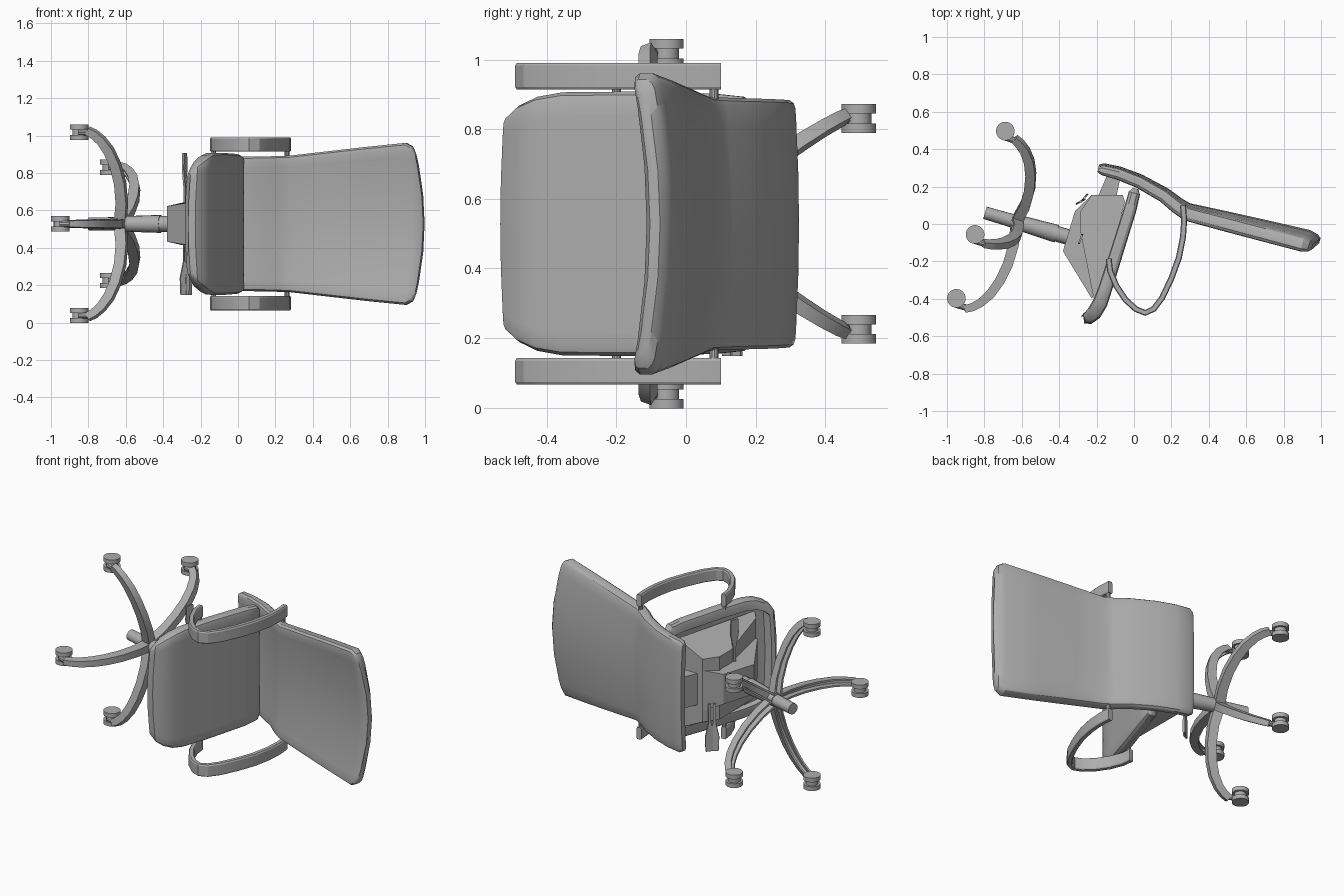
import bpy, bmesh, math
from mathutils import Vector as V

if "Cube" in bpy.data.objects:
    bpy.data.objects.remove(bpy.data.objects["Cube"])

GREY = bpy.data.materials.new("plain_grey")
GREY.use_nodes = True
GREY.diffuse_color = (0.42, 0.42, 0.42, 1)
GREY.node_tree.nodes["Principled BSDF"].inputs["Base Color"].default_value = (0.42, 0.42, 0.42, 1)

MID = 0.528                       # mirror plane of the chair, which lies on its side
TILT = math.radians(-16.3)
UP = V((math.cos(TILT), math.sin(TILT), 0))      # column axis, foot to seat
BACK = V((-math.sin(TILT), math.cos(TILT), 0))   # towards the rear of the chair
SIDE = V((0, 0, 1))
FOOT = V((-0.797, 0.06, MID))


def loft(name, rings, angle=32):
    """Join equal rings of points into a capped solid."""
    bm = bmesh.new()
    loops = [[bm.verts.new(p) for p in ring] for ring in rings]
    n = len(loops[0])
    for a, b in zip(loops, loops[1:]):
        for i in range(n):
            j = (i + 1) % n
            bm.faces.new((a[i], a[j], b[j], b[i]))
    bm.faces.new(loops[0])
    bm.faces.new(loops[-1])
    bmesh.ops.recalc_face_normals(bm, faces=bm.faces)
    mesh = bpy.data.meshes.new(name)
    bm.to_mesh(mesh)
    bm.free()
    mesh.materials.append(GREY)
    ob = bpy.data.objects.new(name, mesh)
    bpy.context.collection.objects.link(ob)
    bpy.ops.object.select_all(action='DESELECT')
    ob.select_set(True)
    bpy.context.view_layer.objects.active = ob
    bpy.ops.object.shade_smooth_by_angle(angle=math.radians(angle))
    return ob


def rod(name, p, q, r0, r1=None, sides=16):
    """Round bar between two points."""
    p, q = V(p), V(q)
    d = (q - p).normalized()
    e = d.orthogonal().normalized()
    f = d.cross(e)
    turn = [2 * math.pi * i / sides for i in range(sides)]
    return loft(name, [[c + (e * math.cos(t) + f * math.sin(t)) * r for t in turn]
                       for c, r in ((p, r0), (q, r1 or r0))])


def prism(name, outline):
    """Outline of (x, y, half width) extruded both ways from the mid plane."""
    return loft(name, [[V((x, y, MID + s * w)) for x, y, w in outline] for s in (-1, 1)], 20)


def tangents(pts):
    return [(pts[min(i + 1, len(pts) - 1)] - pts[max(i - 1, 0)]).normalized()
            for i in range(len(pts))]


def panel(name, stations, dish=0):
    """Padded panel: stations of x, y, half width, thickness, bow, crown."""
    pts = [V((s[0], s[1], MID)) for s in stations]
    across = [-1, -0.975, -0.93, -0.82, -0.8, -0.4, 0, 0.4, 0.8, 0.82, 0.93, 0.975, 1]
    rings = []
    for i, (p, t, st) in enumerate(zip(pts, tangents(pts), stations)):
        normal = V((-t.y, t.x, 0))
        _, _, w, thick, bow, crown = st
        inner = 2 <= i < len(stations) - 2

        def point(s, face):
            a = abs(s)
            half = thick / 2 * (0.45 if a == 1 else 0.85 if a > 0.95 else 1)
            if face < 0 and inner and a <= 0.8:
                half -= dish
            return p + SIDE * s * w + normal * (face * half + bow * s * s) + t * crown * (1 - s * s)

        rings.append([point(s, 1) for s in across] + [point(s, -1) for s in reversed(across)])
    return loft(name, rings)


# Backrest, from top edge down to the lumbar end
panel("backrest", [
    (0.96, -0.080, 0.385, 0.030, 0.050, -0.035),
    (0.945, -0.076, 0.415, 0.060, 0.050, -0.030),
    (0.91, -0.066, 0.433, 0.080, 0.050, -0.025),
    (0.70, -0.018, 0.412, 0.080, 0.042, 0),
    (0.48, 0.032, 0.387, 0.078, 0.034, 0),
    (0.29, 0.075, 0.365, 0.074, 0.026, 0),
    (0.24, 0.105, 0.363, 0.070, 0.022, 0),
    (0.165, 0.162, 0.361, 0.066, 0.018, 0),
    (0.03, 0.235, 0.359, 0.064, 0.014, 0),
    (-0.08, 0.277, 0.357, 0.062, 0.012, 0),
    (-0.165, 0.298, 0.355, 0.055, 0.012, 0),
    (-0.19, 0.303, 0.340, 0.030, 0.012, 0)])

# Seat cushion, from rear edge to the rolled front, hollow underneath
panel("seat_cushion", [
    (0.008, 0.190, 0.34, 0.030, 0, 0),
    (0.002, 0.165, 0.365, 0.062, 0, 0),
    (-0.02, 0.08, 0.374, 0.068, 0, 0),
    (-0.095, -0.16, 0.38, 0.070, 0, 0),
    (-0.155, -0.35, 0.378, 0.074, 0, 0),
    (-0.180, -0.42, 0.365, 0.080, 0, 0.005),
    (-0.208, -0.468, 0.34, 0.080, 0, 0.015),
    (-0.235, -0.495, 0.31, 0.070, 0, 0.018),
    (-0.262, -0.508, 0.27, 0.040, 0, 0.015)], dish=0.03)

# Tilt mechanism under the seat
prism("seat_pan", [(-0.225, 0.155, 0.20), (-0.06, 0.155, 0.28), (-0.048, 0.12, 0.28),
                   (-0.19, -0.42, 0.28), (-0.215, -0.40, 0.25), (-0.285, -0.05, 0.20),
                   (-0.285, 0.07, 0.20)])
prism("tilt_housing", [(-0.315, 0.07, 0.095), (-0.225, 0.155, 0.13), (-0.12, 0.13, 0.13),
                       (-0.20, -0.35, 0.13), (-0.225, -0.40, 0.12), (-0.38, -0.145, 0.095)])
prism("back_bracket", [(-0.20, 0.13, 0.10), (-0.14, 0.27, 0.10), (-0.07, 0.26, 0.10),
                       (-0.10, 0.12, 0.10)])

# Control paddles: thin at the housing, wide at the grip
def paddle(name, x, y, slant, sign, reach):
    d = V((math.cos(slant), math.sin(slant), 0))
    e = V((-d.y, d.x, 0))
    rings = []
    for z, w in ((0.08, 0.008), (0.2, 0.008), (0.29, 0.028), (reach, 0.024)):
        c = V((x, y, MID + sign * z))
        rings.append([c + d * a * w + e * b * 0.005 for a, b in ((-1, -1), (1, -1), (1, 1), (-1, 1))])
    loft(name, rings)

paddle("left_paddle", -0.285, -0.08, 1.2, 1, 0.38)
paddle("right_paddle_front", -0.285, 0.12, 0.5, -1, 0.38)
paddle("right_paddle_rear", -0.265, 0.14, 0.9, -1, 0.38)

# Looped armrests with their fixing pins
ARM = [(-0.135, -0.185), (-0.128, -0.25), (-0.095, -0.33), (-0.045, -0.405), (0.01, -0.455),
       (0.06, -0.475), (0.105, -0.455), (0.15, -0.395), (0.20, -0.29), (0.24, -0.18),
       (0.262, -0.07), (0.268, 0.02), (0.262, 0.10)]
for side, sign in (("left", 1), ("right", -1)):
    pts = [V((x, y, MID + sign * 0.424)) for x, y in ARM]
    rings = []
    for p, t in zip(pts, tangents(pts)):
        n = V((-t.y, t.x, 0))
        rings.append([p + n * a * 0.016 + SIDE * b * 0.038
                      for a, b in ((-1, -0.8), (-0.7, -1), (0.7, -1), (1, -0.8),
                                   (1, 0.8), (0.7, 1), (-0.7, 1), (-1, 0.8))])
    loft(side + "_armrest", rings, 28)
    for part, x, y in (("seat", -0.13, -0.20), ("back", 0.262, 0.08)):
        rod(f"{side}_arm_{part}_pin", (x, y, MID + sign * 0.33), (x, y, MID + sign * 0.40), 0.013, sides=10)

# Gas column
rod("column_foot", FOOT, FOOT + UP * 0.2, 0.034, 0.037)
rod("column_sleeve", FOOT + UP * 0.15, FOOT + UP * 0.40, 0.040, 0.048)
rod("column_top", FOOT + UP * 0.38, FOOT + UP * 0.54, 0.042)

# Five arched legs, channelled below, each on a twin wheel caster
LEG = [(0.0, 0.175, 0.030), (0.12, 0.195, 0.028), (0.23, 0.195, 0.027), (0.33, 0.178, 0.026),
       (0.41, 0.150, 0.025), (0.47, 0.112, 0.023), (0.505, 0.075, 0.022), (0.525, 0.040, 0.020)]
CHANNEL = [(-1, -1), (-0.8, 1), (0.8, 1), (1, -1), (0.55, -1), (0.55, 0.2), (-0.55, 0.2), (-0.55, -1)]
for k in range(5):
    ang = 2 * math.pi * k / 5
    out = SIDE * math.sin(ang) - BACK * math.cos(ang)
    cross = out.cross(UP)
    pts = [FOOT + out * r + UP * a for r, a, _ in LEG]
    rings = []
    for p, t, (_, _, w) in zip(pts, tangents(pts), LEG):
        n = cross.cross(t)
        rings.append([p + cross * a * w + n * b * w for a, b in CHANNEL])
    loft(f"base_leg_{k + 1}", rings)
    tip = FOOT + out * 0.515
    hub = tip + BACK * 0.033 - UP * 0.018
    rod(f"caster_stem_{k + 1}", tip + UP * 0.07, tip - UP * 0.01, 0.017, sides=10)
    rod(f"caster_hub_{k + 1}", hub - SIDE * 0.02, hub + SIDE * 0.02, 0.036)
    for s in (-1, 1):
        rod(f"caster_wheel_{k + 1}_{'right' if s < 0 else 'left'}",
            hub + SIDE * s * 0.014, hub + SIDE * s * 0.041, 0.05, sides=20)
